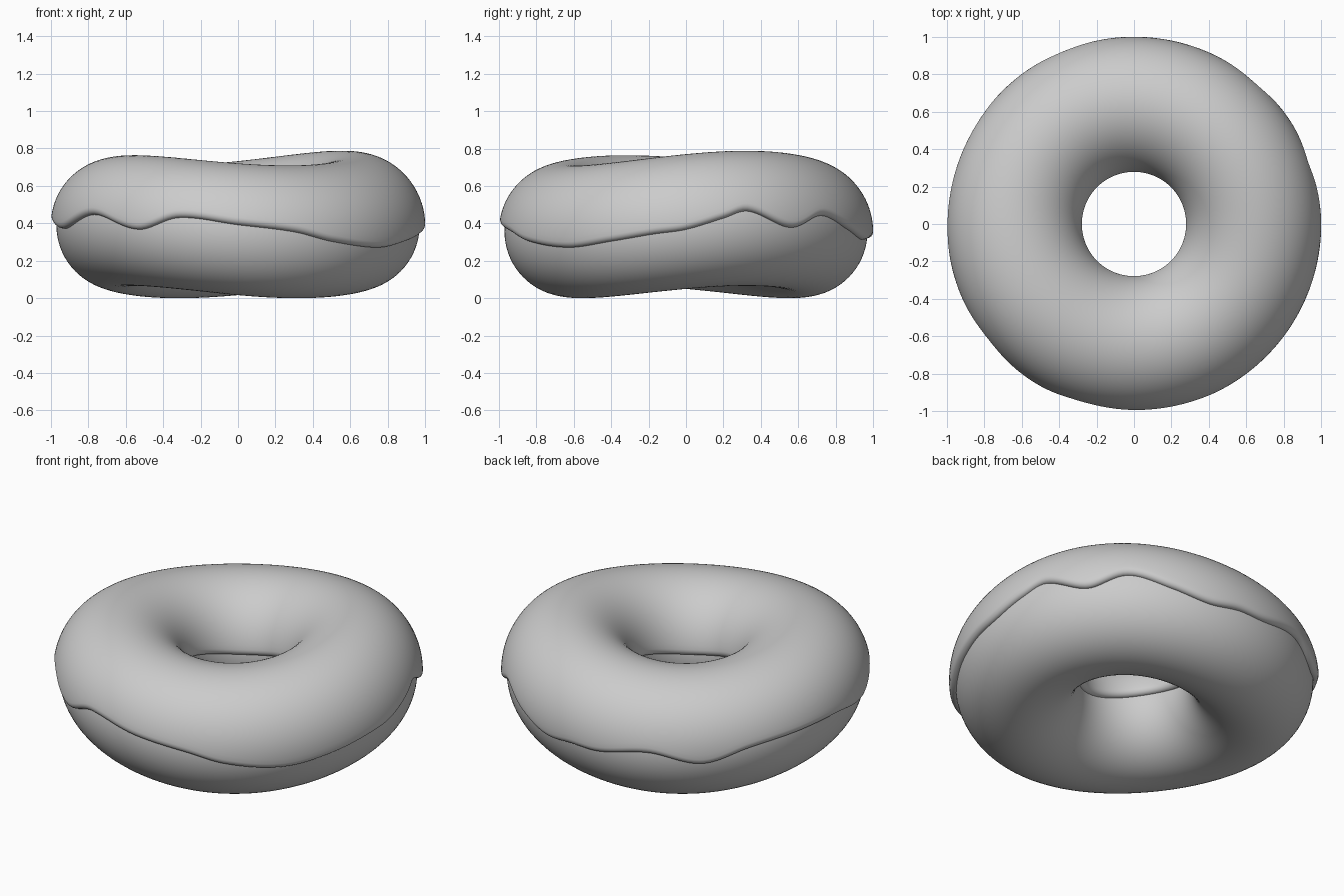
import bpy
import math

if "Cube" in bpy.data.objects:
    bpy.data.objects.remove(bpy.data.objects["Cube"])

N = 240                      # steps around the ring
C, ZC = 0.6375, 0.34         # tube centre radius and height
RX, RZ = 0.333, 0.34         # dough tube radii
T = 0.03                     # icing thickness

# Outer icing edge: (angle in degrees, height)
EDGE = [(0, .365), (12, .43), (20, .47), (35, .375), (48, .445), (62, .37), (75, .31),
        (86, .322), (96, .32), (113, .36), (130, .30), (145, .37), (160, .40), (180, .41),
        (199, .37), (218, .45), (237, .365), (251, .435), (270, .395), (288, .355),
        (301, .30), (320, .265), (336, .30), (350, .34)]

grey = bpy.data.materials.new("plain_grey")
grey.diffuse_color = (0.6, 0.6, 0.6, 1)
grey.use_nodes = True
grey.node_tree.nodes["Principled BSDF"].inputs["Base Color"].default_value = grey.diffuse_color


def edge_height(deg):
    """Smooth periodic curve through EDGE."""
    n = len(EDGE)
    pts = [(EDGE[k % n][0] + 360 * (k // n), EDGE[k % n][1]) for k in range(-2, n + 3)]
    for k in range(1, len(pts) - 2):
        (x0, y0), (x1, y1), (x2, y2), (x3, y3) = pts[k - 1:k + 3]
        if x1 <= deg < x2:
            h = x2 - x1
            t = (deg - x1) / h
            m1, m2 = (y2 - y0) / (x2 - x0) * h, (y3 - y1) / (x3 - x1) * h
            return ((2*t**3 - 3*t*t + 1) * y1 + (t**3 - 2*t*t + t) * m1
                    + (3*t*t - 2*t**3) * y2 + (t**3 - t*t) * m2)


def warp(a):
    """The ring is bent like a saddle."""
    return 0.033 * (1 + math.cos(2 * (a - math.radians(30))))


def tube_point(a, phi, off):
    r = C + (RX + off) * math.cos(phi)
    bump = 0.012 * math.cos(a - math.radians(30)) * max(0, math.sin(phi)) ** 2
    return (r * math.cos(a), r * math.sin(a),
            ZC + (RZ + off) * math.sin(phi) + warp(a) + bump)


def ring_mesh(name, section, closed):
    """Sweep a list of (phi, offset) given by section(angle) around z."""
    verts, faces, m = [], [], 0
    for i in range(N):
        a = 2 * math.pi * i / N
        row = section(a)
        m = len(row)
        verts += [tube_point(a, p, o) for p, o in row]
    for i in range(N):
        for j in range(m if closed else m - 1):
            k, i2 = (j + 1) % m, (i + 1) % N
            faces.append((i * m + j, i2 * m + j, i2 * m + k, i * m + k))
    me = bpy.data.meshes.new(name)
    me.from_pydata(verts, [], faces)
    me.materials.append(grey)
    me.shade_smooth()
    ob = bpy.data.objects.new(name, me)
    bpy.context.collection.objects.link(ob)
    return ob


def dough_section(a):
    return [(2 * math.pi * j / 72, 0) for j in range(72)]


def icing_section(a):
    # from the wavy outer edge over the top to the inner edge, with rounded lips
    s = (edge_height(math.degrees(a)) - ZC - warp(a)) / (RZ + T)
    p0, p1 = math.asin(max(-0.95, min(0.95, s))), math.pi - 0.06
    lip = 0.10
    steps = [math.pi / 2 * k / 6 for k in range(7)]
    row = [(p0, -0.01)]
    row += [(p0 + lip * (1 - math.cos(t)), T * math.sin(t)) for t in steps]
    row += [(p0 + lip + (p1 - p0 - 2 * lip) * k / 44, T) for k in range(1, 44)]
    row += [(p1 - lip * (1 - math.cos(t)), T * math.sin(t)) for t in reversed(steps)]
    row += [(p1, -0.01)]
    return row


# Dough ring and icing cap
ring_mesh("dough", dough_section, True)
ring_mesh("icing", icing_section, False)
